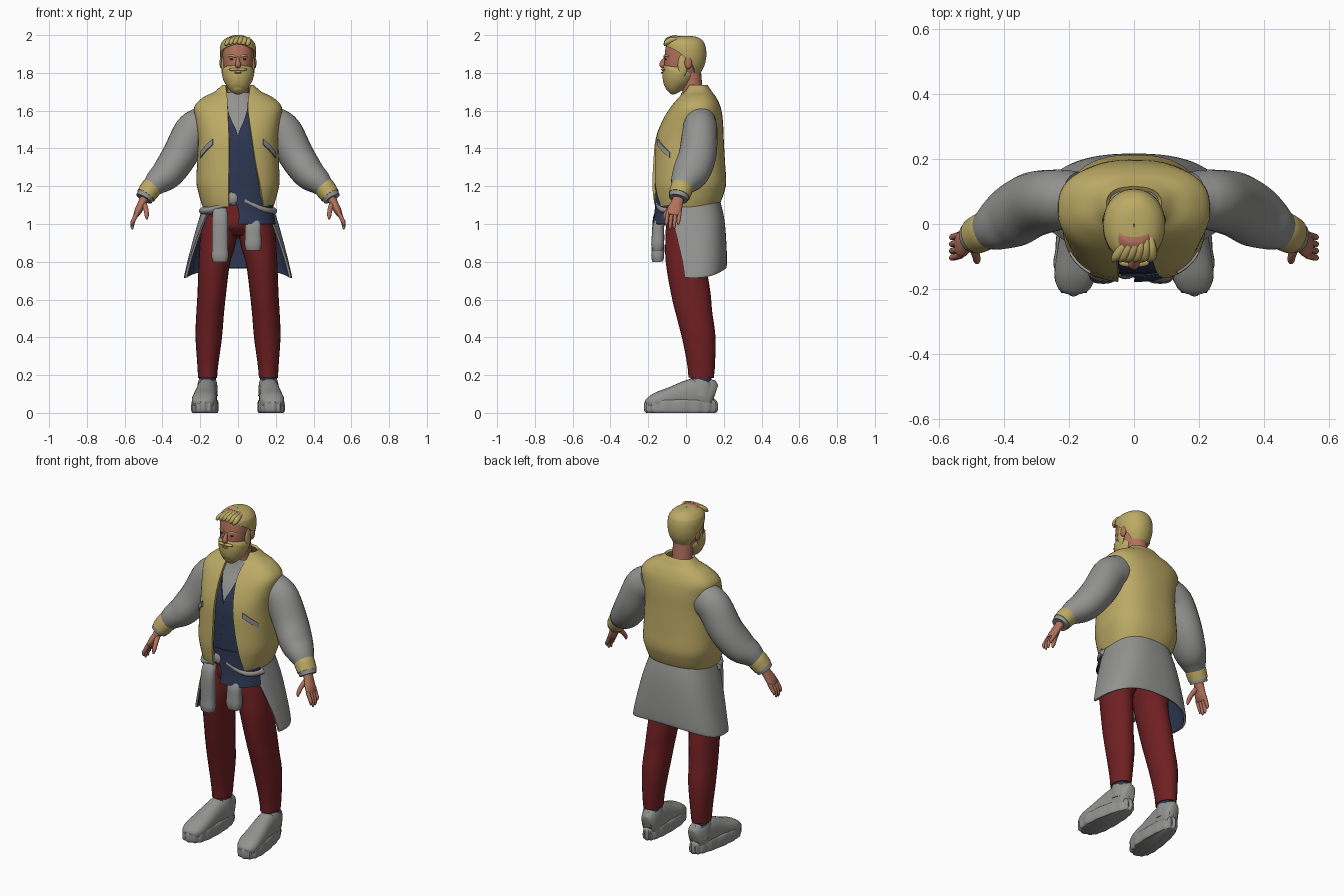
import bpy, bmesh, math
from mathutils import Vector, Matrix

COLOURS = {"straw": (.50, .40, .13), "grey": (.29, .29, .285), "navy": (.026, .038, .085),
           "maroon": (.16, .014, .016), "skin": (.44, .165, .11), "dark": (.03, .02, .018)}
MATS = {}
for key, c in COLOURS.items():
    MATS[key] = bpy.data.materials.new(key)
    MATS[key].diffuse_color = (*c, 1)


def spline(rows, k=4):
    """Catmull-Rom resampling of equal-length tuples."""
    out = []
    for i in range(len(rows) - 1):
        p0, p1, p2, p3 = rows[max(i - 1, 0)], rows[i], rows[i + 1], rows[min(i + 2, len(rows) - 1)]
        for s in range(k):
            t = s / k
            out.append(tuple(.5 * (2 * b + (c - a) * t + (2 * a - 5 * b + 4 * c - d) * t * t
                                   + (3 * b - a - 3 * c + d) * t ** 3)
                             for a, b, c, d in zip(p0, p1, p2, p3)))
    return out + [rows[-1]]


def spow(v, e):
    return math.copysign(abs(v) ** e, v)


def finish(name, bm, mats, thick=0, angle=45):
    me = bpy.data.meshes.new(name)
    bm.to_mesh(me)
    bm.free()
    ob = bpy.data.objects.new(name, me)
    bpy.context.collection.objects.link(ob)
    for m in mats:
        me.materials.append(MATS[m])
    bpy.ops.object.select_all(action='DESELECT')
    ob.select_set(True)
    bpy.context.view_layer.objects.active = ob
    if thick:
        mod = ob.modifiers.new("thickness", 'SOLIDIFY')
        mod.thickness, mod.offset = thick, -1
        mod.material_offset = len(mats) - 1
        bpy.ops.object.convert(target='MESH')
    bpy.ops.object.shade_smooth_by_angle(angle=math.radians(angle))
    return ob


def bridge(bm, rings, closed):
    n = len(rings[0])
    for a, b in zip(rings, rings[1:]):
        for j in range(n if closed else n - 1):
            k = (j + 1) % n
            bm.faces.new((a[j], a[k], b[k], b[j]))


def shell(name, rows, mats, thick=.012, n=2.5, segs=48, dz=lambda t: 0):
    """Cloth sheet: rows bottom-up of (z, half width, y front, y back, start, end degrees from front)."""
    bm = bmesh.new()
    rings = []
    for z, hx, yf, yb, t0, t1 in spline(rows):
        ring = []
        for j in range(segs + 1):
            t = math.radians(t0 + (t1 - t0) * j / segs)
            ring.append(bm.verts.new((hx * spow(math.sin(t), 2 / n),
                        (yf + yb) / 2 - (yb - yf) / 2 * spow(math.cos(t), 2 / n), z + dz(t))))
        rings.append(ring)
    bridge(bm, rings, False)
    return finish(name, bm, mats, thick)


def tube(name, rows, mat, ref=(0, 1, 0), n=2, segs=24, wave=0, lobes=16, edit=None):
    """Solid loft: rows of (x, y, z, radius across, radius along ref)."""
    bm = bmesh.new()
    rows = spline(rows)
    pts = [Vector(r[:3]) for r in rows]
    rings = []
    for i, r in enumerate(rows):
        tan = (pts[min(i + 1, len(pts) - 1)] - pts[max(i - 1, 0)]).normalized()
        side = tan.cross(Vector(ref)).normalized()
        up = side.cross(tan)
        ring = []
        for j in range(segs):
            t = math.tau * j / segs
            f = 1 + wave * math.cos(lobes * t)
            p = pts[i] + side * (f * r[3] * spow(math.cos(t), 2 / n)) + up * (f * r[4] * spow(math.sin(t), 2 / n))
            ring.append(bm.verts.new(edit(p) if edit else p))
        rings.append(ring)
    bridge(bm, rings, True)
    bm.faces.new(rings[0])
    bm.faces.new(rings[-1])
    bmesh.ops.recalc_face_normals(bm, faces=bm.faces)
    return finish(name, bm, [mat])


def blob(name, loc, size, mat):
    bm = bmesh.new()
    bmesh.ops.create_uvsphere(bm, u_segments=16, v_segments=10, radius=1,
                              matrix=Matrix.Translation(loc) @ Matrix.Diagonal((*size, 1)))
    return finish(name, bm, [mat])


def opened(rows, n=2.5):
    """Turn the x of both front edges into start and end angles."""
    ang = lambda x, hx: math.degrees(math.asin(min(1, abs(x) / hx) ** (n / 2)))
    return [(z, hx, yf, yb, ang(xr, hx), 360 - ang(xl, hx)) for z, hx, yf, yb, xl, xr in rows]


# Open bomber jacket body
shell("jacket_body", opened([
    (1.09, .187, -.165, .17, -.05, .135), (1.12, .197, -.172, .185, -.05, .132),
    (1.16, .208, -.177, .20, -.05, .125), (1.22, .22, -.18, .213, -.05, .115),
    (1.32, .217, -.175, .207, -.048, .095), (1.45, .212, -.163, .2, -.048, .075),
    (1.55, .225, -.125, .195, -.052, .06), (1.62, .232, -.082, .183, -.055, .052),
    (1.67, .185, -.04, .16, -.057, .055), (1.70, .125, -.012, .138, -.06, .06),
    (1.735, .085, .005, .115, -.064, .064)]), ["straw"], .014)
# Slanted pocket welts
for s, label in ((1, "left"), (-1, "right")):
    a, b = sorted((s * 33, s * 63))
    shell(label + "_pocket_welt", [(1.385, .22, -.18, .211, a, b), (1.415, .22, -.178, .21, a, b)],
          ["grey"], .008, segs=10, dz=lambda t: -.07 * (math.degrees(abs(t)) - 48) / 30)

# V-neck shirt, its loose tail, and the undershirt
shell("shirt", opened([
    (1.17, .195, -.155, .18, 0, 0), (1.3, .195, -.155, .18, 0, 0), (1.47, .19, -.142, .175, -.001, .001),
    (1.55, .19, -.108, .17, -.035, .032), (1.62, .18, -.065, .16, -.06, .052)]), ["navy"], .006)
shell("shirt_tail", [(1.0, .205, -.178, .17, 0, 75), (1.08, .192, -.165, .17, 0, 75),
                     (1.2, .195, -.16, .18, -8, 75)], ["navy"], .008, segs=20)
shell("undershirt", [(1.4, .18, -.135, .165, 0, 360), (1.47, .18, -.13, .165, 0, 360),
                     (1.55, .18, -.098, .16, 0, 360), (1.62, .16, -.055, .15, 0, 360),
                     (1.66, .10, -.035, .12, 0, 360), (1.695, .066, -.025, .10, 0, 360)], ["grey"], .006)

# Garment tied around the waist, navy lining inside
shell("waist_garment", [
    (.74, .285, -.13, .212, 78, 282), (.76, .283, -.13, .216, 77, 283), (.85, .262, -.13, .215, 72, 288),
    (1.0, .222, -.13, .203, 58, 302), (1.12, .185, -.13, .175, 40, 320)],
    ["grey", "navy"], .012, dz=lambda t: .025 * math.cos(2 * t))
for x, top, low in ((-.095, 1.08, .80), (.08, 1.04, .86)):
    tube("hanging_sleeve", [(x, -.12, top, .035, .025), (x, -.145, top - .05, .042, .03),
                            (x, -.148, low + .08, .043, .033), (x, -.15, low + .03, .045, .034),
                            (x, -.15, low, .038, .028)], "grey", n=2.6)
    s = math.copysign(1, x)
    tube("waist_tie", [(s * .18, -.03, 1.07, .03, .02), (s * .13, -.11, 1.075, .032, .02),
                       (s * .03, -.14, 1.125, .025, .018)], "grey", ref=(0, 0, 1))
blob("waist_knot", (-.025, -.145, 1.135), (.032, .025, .038), "grey")

# Trousers
tube("trouser_hips", [(0, .02, .93, .10, .08), (0, .025, .98, .165, .125), (0, .025, 1.07, .175, .13),
                      (0, .025, 1.2, .17, .125)], "maroon", n=2.5)
for s, label in ((1, "left"), (-1, "right")):
    tube(label + "_trouser_leg", [
        (s * .095, .02, 1.05, .09, .12), (s * .105, .012, .92, .096, .122), (s * .125, 0, .8, .083, .107),
        (s * .14, .028, .62, .075, .103), (s * .148, .045, .52, .073, .095), (s * .155, .068, .4, .07, .088),
        (s * .16, .08, .26, .056, .074), (s * .161, .08, .185, .05, .067)], "maroon")

    # Chunky shoe: scalloped sole, upper, collar, straps and sock
    def taper(p, s=s):
        w = .9 - 1.2 * p.y
        return Vector((s * (.168 - .08 * p.y) + p.x * w, p.y, p.z))
    sole = [(0, -.027, 0, .064, .178), (0, -.027, .012, .07, .19), (0, -.027, .045, .07, .191),
            (0, -.027, .065, .066, .184), (0, -.027, .075, .055, .17)]
    tube(label + "_shoe_sole", sole, "grey", n=2.5, segs=96, wave=.025, edit=taper)
    tube(label + "_shoe_upper", [
        (0, .155, .10, .04, .045), (0, .13, .105, .062, .075), (0, .06, .10, .064, .085),
        (0, 0, .092, .062, .078), (0, -.08, .078, .062, .058), (0, -.15, .062, .06, .048),
        (0, -.195, .05, .045, .032), (0, -.21, .045, .025, .02)], "grey", ref=(0, 0, 1), n=2.4, edit=taper)
    for i in range(3):
        y, z = .005 - .045 * i, .10 - .012 * i
        tube(label + "_shoe_strap", [(0, y + .012, z, .05, .06 - .006 * i), (0, y, z, .06, .075 - .008 * i),
                                     (0, y - .012, z, .05, .064 - .006 * i)],
             "grey", ref=(0, 0, 1), n=2.4, edit=taper)
    tube(label + "_shoe_collar", [(s * .162, .08, .09, .055, .072), (s * .162, .085, .15, .052, .066),
                                  (s * .162, .09, .172, .047, .06)], "grey")
    blob(label + "_heel_tab", (s * .158, .15, .14), (.022, .014, .035), "grey")
    tube(label + "_sock", [(s * .161, .08, .13, .045, .056), (s * .161, .08, .2, .045, .056)], "navy")

    # Jacket sleeve with ribbed cuff
    tube(label + "_sleeve", [
        (s * .17, .075, 1.535, .095, .085), (s * .20, .075, 1.515, .10, .09), (s * .245, .073, 1.48, .10, .094),
        (s * .31, .06, 1.36, .094, .1), (s * .372, .025, 1.27, .086, .098), (s * .425, -.005, 1.225, .07, .078),
        (s * .46, -.022, 1.19, .052, .057)], "grey")
    tube(label + "_cuff", [(s * .445, -.015, 1.21, .05, .055), (s * .46, -.022, 1.19, .056, .06),
                           (s * .488, -.036, 1.15, .052, .057)], "straw")
    tube(label + "_cuff_trim", [(s * .484, -.034, 1.157, .05, .055), (s * .498, -.041, 1.133, .046, .05)], "grey")
    # Hand
    tube(label + "_palm", [(s * .488, -.036, 1.15, .026, .03), (s * .508, -.048, 1.11, .022, .032),
                           (s * .528, -.062, 1.07, .02, .04), (s * .54, -.066, 1.045, .014, .036)], "skin")
    for i in range(4):
        y, low = -.096 + .021 * i, (.99, .972, .975, .995)[i]
        tube(label + "_finger", [(s * .533, y, 1.06, .012, .011), (s * .553, y - .006, 1.02, .011, .010),
                                 (s * .56, y - .008, low + .015, .009, .009), (s * .558, y - .008, low, .004, .004)],
             "skin", segs=10)
    tube(label + "_thumb", [(s * .498, -.058, 1.105, .016, .016), (s * .487, -.092, 1.075, .013, .013),
                            (s * .483, -.112, 1.045, .011, .011), (s * .483, -.118, 1.025, .004, .004)],
         "skin", segs=10)

    # Ear, eye, brow, sideburn
    blob(label + "_ear", (s * .086, .012, 1.853), (.012, .02, .032), "skin")
    blob(label + "_eye", (s * .032, -.107, 1.872), (.012, .005, .005), "dark")
    tube(label + "_brow", [(s * .014, -.116, 1.886, .004, .005), (s * .035, -.11, 1.892, .005, .006),
                           (s * .056, -.092, 1.887, .003, .004)], "straw", ref=(0, 0, 1), segs=8)
    blob(label + "_sideburn", (s * .078, -.018, 1.84), (.011, .026, .06), "straw")
    blob(label + "_moustache", (s * .02, -.119, 1.818), (.027, .013, .009), "straw")

# Neck, face and nose
tube("neck", [(0, .04, 1.62, .065, .06), (0, .035, 1.7, .058, .054), (0, .022, 1.8, .058, .058)], "skin")
tube("face", [(0, -.045, 1.73, .04, .05), (0, -.032, 1.78, .066, .08), (0, -.022, 1.84, .077, .094),
              (0, -.018, 1.9, .082, .094), (0, -.01, 1.95, .077, .09), (0, 0, 1.98, .05, .06)],
     "skin", n=2.2, segs=32)
tube("nose", [(0, -.105, 1.885, .008, .008), (0, -.12, 1.86, .011, .014), (0, -.124, 1.842, .017, .017),
              (0, -.116, 1.832, .012, .01)], "skin", segs=14)

# Beard and lips
tube("beard", [(0, -.092, 1.70, .018, .02), (0, -.08, 1.715, .045, .042), (0, -.06, 1.755, .073, .072),
               (0, -.043, 1.79, .085, .086), (0, -.035, 1.812, .084, .086), (0, -.03, 1.83, .072, .075)],
     "straw", segs=32)
blob("lips", (0, -.127, 1.801), (.018, .006, .005), "skin")

# Hair cap and swept fringe
shell("hair", [
    (1.80, .066, -.06, .078, 122, 238), (1.84, .085, -.09, .098, 108, 252), (1.88, .094, -.105, .107, 88, 272),
    (1.92, .096, -.113, .107, 62, 298), (1.945, .093, -.115, .102, 22, 338), (1.96, .087, -.113, .096, 0, 360),
    (1.98, .068, -.095, .078, 0, 360), (1.993, .038, -.06, .045, 0, 360), (1.996, .002, -.01, 0, 0, 360)],
    ["straw"], .014, n=2.1)
for i in range(6):
    x = -.055 + .022 * i
    h = 1.978 - 2.5 * x * x
    tube("fringe_lock", [(x * .6 + .015, -.03, h + .005, .008, .008), (x * .8 + .01, -.07, h + .006, .014, .014),
                         (x, -.10, h - .008, .014, .014), (x - .01, -.113, h - .025, .006, .006)],
         "straw", ref=(0, 0, 1), segs=10)
